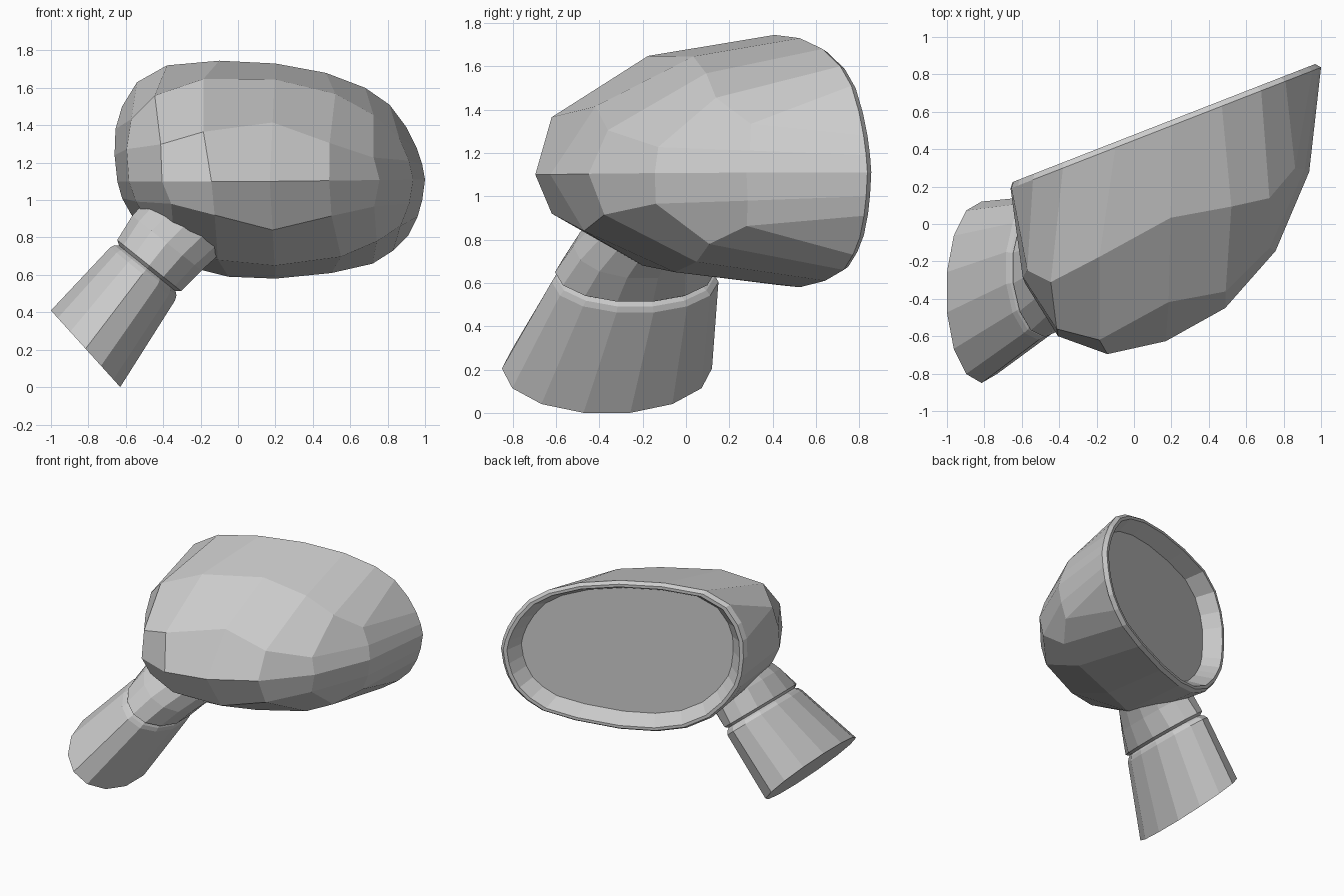
import bpy, bmesh, math
from mathutils import Vector

if "Cube" in bpy.data.objects:
    bpy.data.objects.remove(bpy.data.objects["Cube"])

CX, CZ, DEPTH = 0.17, 1.10, 1.14          # housing centre and bulge depth
NU, NV = 8, 6                             # housing grid divisions
BACK = Vector((-0.363, 0.932, 0))         # direction the glass faces

# Rim outline seen from the front (x, z), one side of the grid at a time
TOP = [(-.62, 1.5), (-.54, 1.63), (-.38, 1.72), (-.1, 1.745), (.2, 1.73),
       (.47, 1.68), (.68, 1.6), (.81, 1.51), (.9, 1.39)]
RIGHT = [(.955, 1.28), (.985, 1.19), (1.0, 1.11), (.985, 1.0), (.96, .91)]
BOTTOM = [(.91, .81), (.83, .73), (.72, .66), (.5, .61), (.2, .58),
          (-.05, .59), (-.25, .64), (-.42, .74), (-.53, .86)]
LEFT = [(-.575, .93), (-.62, 1.01), (-.645, 1.1), (-.66, 1.24), (-.655, 1.38)]
RIM = TOP + RIGHT + BOTTOM + LEFT


def rim_y(x):
    return 0.19 + 0.39 * (x + 0.66)


def rim_at(s):
    i = math.floor(s)
    f = s - i
    a, b = RIM[i % len(RIM)], RIM[(i + 1) % len(RIM)]
    return a[0] + (b[0] - a[0]) * f, a[1] + (b[1] - a[1]) * f


def rim_index(u, v):
    """Position along the rim for a point on the unit square border."""
    if v >= 1 - 1e-6:
        return NU * (u + 1) / 2
    if u >= 1 - 1e-6:
        return NU + NV * (1 - v) / 2
    if v <= -1 + 1e-6:
        return NU + NV + NU * (1 - u) / 2
    return 2 * NU + NV + NV * (v + 1) / 2


def dome_point(u, v):
    rho = max(abs(u), abs(v))
    if rho < 1e-6:
        return Vector((CX, rim_y(CX) - DEPTH, CZ))
    x, z = rim_at(rim_index(u / rho, v / rho))
    dx, dz = x - CX, z - CZ
    up = abs(dz / 0.6) / (abs(dz / 0.6) + abs(dx / 0.83))
    e = 2.35 + up * ((1.75 if dz > 0 else 2.0) - 2.35)
    r = math.sin(rho * math.pi / 2)
    x = CX + r * dx
    d = DEPTH * max(0, 1 - r ** e) ** (1 / e)
    return Vector((x, rim_y(x) - d, CZ + r * dz))


def rim_ring(scale, offset):
    pts = []
    for x, z in RIM:
        px = CX + (x - CX) * scale
        pz = CZ + 0.05 + (z - CZ - 0.05) * (1 - (1 - scale) * 1.2)
        pts.append(Vector((px, rim_y(px), pz)) + BACK * offset)
    return pts


def bridge(bm, a, b):
    n = len(a)
    for i in range(n):
        bm.faces.new((a[i], a[(i + 1) % n], b[(i + 1) % n], b[i]))


def finish(bm, name):
    bmesh.ops.recalc_face_normals(bm, faces=bm.faces)
    mesh = bpy.data.meshes.new(name)
    bm.to_mesh(mesh)
    bm.free()
    ob = bpy.data.objects.new(name, mesh)
    bpy.context.collection.objects.link(ob)
    return ob


# Housing shell, rim lip, recess and mirror glass
bm = bmesh.new()
grid = [[bm.verts.new(dome_point(2 * i / NU - 1, 2 * j / NV - 1))
         for j in range(NV + 1)] for i in range(NU + 1)]
for i in range(NU):
    for j in range(NV):
        bm.faces.new((grid[i][j], grid[i + 1][j], grid[i + 1][j + 1], grid[i][j + 1]))
ring = ([grid[i][NV] for i in range(NU)] + [grid[NU][j] for j in range(NV, 0, -1)]
        + [grid[i][0] for i in range(NU, 0, -1)] + [grid[0][j] for j in range(NV)])
for scale, offset in [(.975, .028), (.945, .028), (.86, -.09)]:
    new = [bm.verts.new(p) for p in rim_ring(scale, offset)]
    bridge(bm, ring, new)
    ring = new
bm.faces.new(ring)
finish(bm, "mirror_housing")


# Mount: lofted elliptical sections (centre, cross axis in x and z, half width in y)
def loft(name, sections, sides=14):
    bm = bmesh.new()
    rings = []
    for (x, y, z), (ax, az), b in sections:
        rings.append([bm.verts.new((x + ax * math.sin(t), y + b * math.cos(t),
                                    z + az * math.sin(t)))
                      for t in (2 * math.pi * k / sides for k in range(sides))])
    for r0, r1 in zip(rings, rings[1:]):
        bridge(bm, r0, r1)
    bm.faces.new(rings[0])
    bm.faces.new(rings[-1])
    return finish(bm, name)


loft("mount_arm", [
    ((-.815, -.365, .205), (.19, -.21), .485),
    ((-.51, -.235, .605), (.178, -.145), .385),
    ((-.495, -.235, .625), (.17, -.137), .365),
    ((-.485, -.235, .635), (.155, -.125), .345),
    ((-.475, -.235, .65), (.175, -.14), .37),
    ((-.38, -.2, .77), (.19, -.15), .32),
    ((-.2, -.1, .95), (.2, -.16), .25),
])
